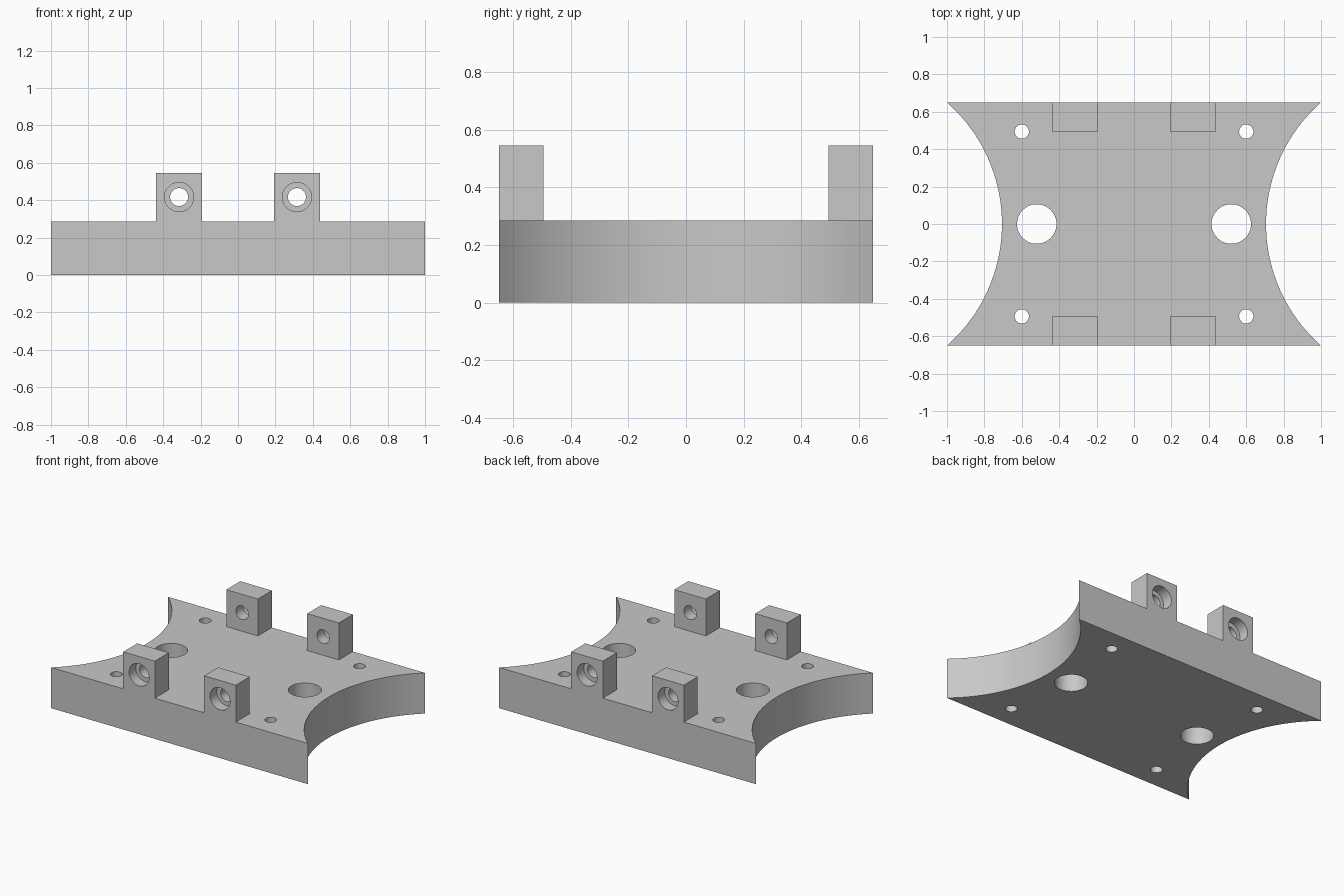
import bpy, bmesh, math
from mathutils import Matrix, Vector

if "Cube" in bpy.data.objects:
    bpy.data.objects.remove(bpy.data.objects["Cube"])

HALF_X, HALF_Y, PLATE_H, TOP = 1.0, 0.65, 0.286, 0.546
WAIST = 0.706                       # half width at the middle of the side scoops
LUG_X, LUG_W, LUG_T = 0.315, 0.246, 0.155
LUG_BORE_Z = 0.417

grey = bpy.data.materials.new("light grey")
grey.diffuse_color = (0.58, 0.58, 0.58, 1)
grey.use_nodes = True
grey.node_tree.nodes["Principled BSDF"].inputs["Base Color"].default_value = grey.diffuse_color


def to_object(name, bm):
    bmesh.ops.recalc_face_normals(bm, faces=bm.faces)
    mesh = bpy.data.meshes.new(name)
    bm.to_mesh(mesh)
    bm.free()
    mesh.materials.append(grey)
    obj = bpy.data.objects.new(name, mesh)
    bpy.context.collection.objects.link(obj)
    return obj


def box(name, centre, size):
    bm = bmesh.new()
    bmesh.ops.create_cube(bm, size=1, matrix=Matrix.Translation(centre) @ Matrix.Diagonal((*size, 1)))
    return to_object(name, bm)


def cylinder(name, centre, radius, length, along_y=False):
    turn = Matrix.Rotation(math.pi / 2, 4, 'X') if along_y else Matrix()
    bm = bmesh.new()
    bmesh.ops.create_cone(bm, cap_ends=True, segments=48, radius1=radius, radius2=radius,
                          depth=length, matrix=Matrix.Translation(centre) @ turn)
    return to_object(name, bm)


def combine(target, tool, operation):
    mod = target.modifiers.new(operation.lower(), 'BOOLEAN')
    mod.operation, mod.solver, mod.object = operation, 'EXACT', tool
    bpy.context.view_layer.objects.active = target
    bpy.ops.object.modifier_apply(modifier=mod.name)
    bpy.data.objects.remove(tool)


# Plate: rectangle with a circular scoop in each side
sag = HALF_X - WAIST
radius = (HALF_Y ** 2 + sag ** 2) / (2 * sag)
sweep = math.asin(HALF_Y / radius)
STEPS = 48
arc = []
for i in range(STEPS + 1):
    a = -sweep + 2 * sweep * i / STEPS
    arc.append((WAIST + radius - radius * math.cos(a), radius * math.sin(a)))
outline = arc + [(-x, -y) for x, y in arc]
bm = bmesh.new()
face = bm.faces.new([bm.verts.new((x, y, 0)) for x, y in outline])
raised = bmesh.ops.extrude_face_region(bm, geom=[face])['geom']
bmesh.ops.translate(bm, vec=Vector((0, 0, PLATE_H)),
                    verts=[v for v in raised if isinstance(v, bmesh.types.BMVert)])
plate = to_object("mounting_plate", bm)

# Four lugs flush with the front and back edges
for sx in (-1, 1):
    for sy in (-1, 1):
        base = PLATE_H - 0.1
        combine(plate, box("lug", (sx * LUG_X, sy * (HALF_Y - LUG_T / 2), (base + TOP) / 2),
                           (LUG_W, LUG_T, TOP - base)), 'UNION')

# Lug bores, each with a wider counterbore on the outer face
for sx in (-1, 1):
    for sy in (-1, 1):
        combine(plate, cylinder("bore", (sx * LUG_X, sy * (HALF_Y - LUG_T / 2), LUG_BORE_Z),
                                0.048, LUG_T + 0.1, True), 'DIFFERENCE')
        combine(plate, cylinder("counterbore", (sx * LUG_X, sy * HALF_Y, LUG_BORE_Z),
                                0.078, 0.15, True), 'DIFFERENCE')

# Vertical holes through the plate
for sx in (-1, 1):
    combine(plate, cylinder("large_hole", (sx * 0.52, 0, PLATE_H / 2), 0.1055, 0.5), 'DIFFERENCE')
    for sy in (-1, 1):
        combine(plate, cylinder("small_hole", (sx * 0.6, sy * 0.494, PLATE_H / 2), 0.038, 0.5),
                'DIFFERENCE')

# Merge coplanar seams, then smooth the curved walls
bm = bmesh.new()
bm.from_mesh(plate.data)
bmesh.ops.dissolve_limit(bm, angle_limit=math.radians(0.3), verts=bm.verts, edges=bm.edges)
bm.to_mesh(plate.data)
bm.free()
bpy.ops.object.select_all(action='DESELECT')
plate.select_set(True)
bpy.context.view_layer.objects.active = plate
bpy.ops.object.shade_smooth_by_angle(angle=math.radians(30))
